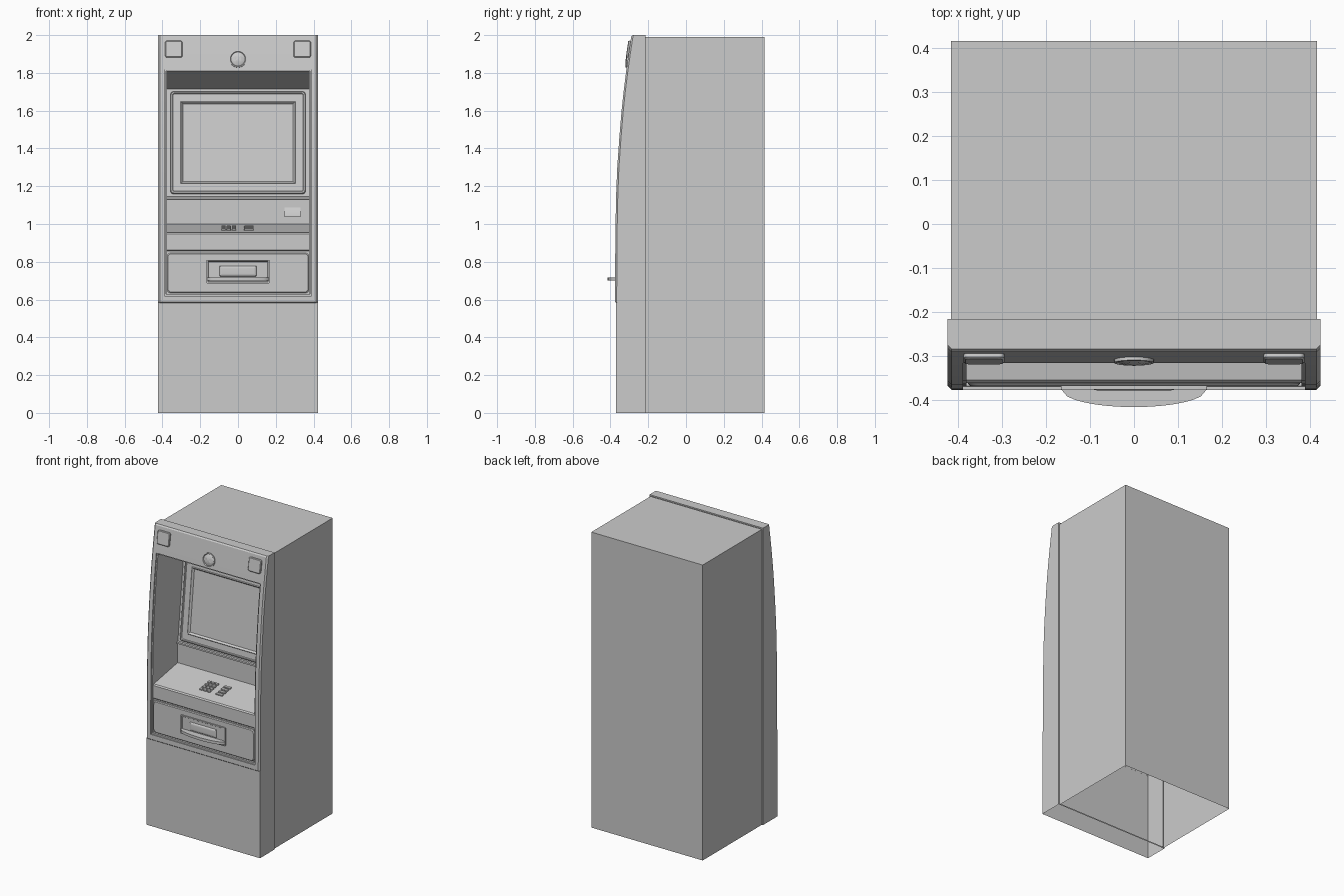
import bpy, bmesh, math
from mathutils import Matrix

if "Cube" in bpy.data.objects:
    bpy.data.objects.remove(bpy.data.objects["Cube"])


def finish(bm, name, flip=False, recalc=True):
    if recalc:
        bmesh.ops.recalc_face_normals(bm, faces=bm.faces[:])
    if flip:
        bmesh.ops.reverse_faces(bm, faces=bm.faces[:])
    mesh = bpy.data.meshes.new(name)
    bm.to_mesh(mesh)
    bm.free()
    ob = bpy.data.objects.new(name, mesh)
    bpy.context.collection.objects.link(ob)
    return ob


def prism(name, sections, skip=(), caps=True, flip=False):
    """Loft (y, z) profiles standing at given x positions; skip drops strips."""
    bm = bmesh.new()
    rings = [[bm.verts.new((x, y, z)) for y, z in pts] for x, pts in sections]
    n = len(rings[0])
    faces = []
    for a, b in zip(rings, rings[1:]):
        for i in range(n):
            j = (i + 1) % n
            faces.append((bm.faces.new((a[i], a[j], b[j], b[i])), i))
    if caps:
        bm.faces.new(rings[0])
        bm.faces.new(rings[-1])
    bmesh.ops.recalc_face_normals(bm, faces=bm.faces[:])
    bmesh.ops.delete(bm, geom=[f for f, i in faces if i in skip], context='FACES_ONLY')
    return finish(bm, name, flip, recalc=False)


def extrude(name, pts, w, **kw):
    return prism(name, [(-w, pts), (w, pts)], **kw)


def stepped_panel(name, w, h, r, steps, loc, tilt=90, cap=True, seg=5):
    """Rounded rectangle lofted through (inset, height) steps, facing the front."""
    bm = bmesh.new()
    rings = []
    for inset, out in steps:
        rad = max(r - inset * 0.5, 0.001)
        cx, cy = w / 2 - inset - rad, h / 2 - inset - rad
        ring = []
        for q, (sx, sy) in enumerate(((1, 1), (-1, 1), (-1, -1), (1, -1))):
            for k in range(seg + 1):
                a = math.pi / 2 * (q + k / seg)
                ring.append(bm.verts.new((sx * cx + rad * math.cos(a),
                                          sy * cy + rad * math.sin(a), out)))
        rings.append(ring)
    n = len(rings[0])
    for a, b in zip(rings, rings[1:]):
        for i in range(n):
            j = (i + 1) % n
            bm.faces.new((a[i], a[j], b[j], b[i]))
    if cap:
        bm.faces.new(rings[-1])
    bm.transform(Matrix.Translation(loc) @ Matrix.Rotation(math.radians(tilt), 4, 'X'))
    return finish(bm, name, recalc=False)


def cut(ob, cutter):
    cutter.hide_render = True
    m = ob.modifiers.new("cut", 'BOOLEAN')
    m.operation, m.object, m.solver = 'DIFFERENCE', cutter, 'EXACT'
    bpy.context.view_layer.objects.active = ob
    bpy.ops.object.modifier_apply(modifier=m.name)
    bpy.data.objects.remove(cutter)


# Curved front of the fascia: y for a given height
CURVE = [(0.588, -0.376), (0.8, -0.375), (1.0, -0.373), (1.15, -0.370), (1.3, -0.364),
         (1.45, -0.3535), (1.6, -0.341), (1.7, -0.3305), (1.8, -0.318), (1.9, -0.304),
         (1.992, -0.290)]


def front_y(z):
    for (z0, y0), (z1, y1) in zip(CURVE, CURVE[1:]):
        if z <= z1:
            return y0 + (y1 - y0) * (z - z0) / (z1 - z0)
    return CURVE[-1][1]


def front_line(z0, z1, dy):
    zs = [z0] + [z for z, _ in CURVE if z0 < z < z1] + [z1]
    return [(front_y(z) + dy, z) for z in zs]


BACK = -0.215

# Cabinet shell, open below and towards the fascia
extrude("cabinet", [(BACK, 0), (BACK, 1.99), (0.415, 1.99), (0.415, 0)], 0.415, skip=(0, 3))
# Plain lower front, open below and behind
extrude("lower_panel", [(-0.37, 0), (-0.37, 0.585), (BACK, 0.585), (BACK, 0)], 0.423,
        skip=(1, 2, 3))
# Narrow step between fascia and cabinet
stepped_panel("rear_rim", 0.846, 2.0, 0.001, [(0.009, 0), (0, 0)], (0, BACK, 1.0),
              cap=False, seg=1)

# Curved fascia frame with chamfered edges and a rabbeted opening
core = [(-0.367, 0.58)] + front_line(0.588, 1.992, 0) + [(-0.283, 2.0), (BACK, 2.0), (BACK, 0.58)]
edge = [(y + 0.009 if y < -0.25 else y, z) for y, z in core]
frame = prism("fascia_frame", [(-0.423, edge), (-0.414, core), (0.414, core), (0.423, edge)])
cut(frame, extrude("rabbet_cutter",
                   front_line(0.62, 1.818, 0.008) + [(-0.6, 1.818), (-0.6, 0.62)], 0.388))
cut(frame, extrude("opening_cutter", [(-0.6, 0.63), (-0.1, 0.63), (-0.1, 1.81), (-0.6, 1.81)], 0.38))
bm = bmesh.new()
bm.from_mesh(frame.data)
hidden = [f for f in bm.faces if f.normal.y > 0.9 or
          (f.normal.z < -0.9 and f.calc_center_median().z < 0.6)]
bmesh.ops.delete(bm, geom=hidden, context='FACES')
bm.to_mesh(frame.data)
bm.free()

# Recess: ceiling, screen wall, ledge, key shelf and drawer wall in one liner
mouth = front_line(0.63, 1.81, 0.008)
liner = mouth + [(-0.035, 1.715), (-0.098, 1.145), (-0.110, 1.143), (-0.110, 1.132),
                 (-0.10, 1.130), (-0.10, 1.0), (-0.354, 0.954), (-0.361, 0.946),
                 (-0.361, 0.862), (-0.354, 0.856), (-0.354, 0.63)]
extrude("recess_liner", liner, 0.3795, skip=range(len(mouth) - 1), flip=True)

# Screen with bezel, tilted back
stepped_panel("screen", 0.716, 0.545, 0.018,
              [(0, 0), (0, 0.012), (0.004, 0.016), (0.010, 0.016), (0.014, 0.012),
               (0.053, 0.012), (0.057, 0.016), (0.062, 0.012), (0.067, 0.004)],
              (0, -0.0665, 1.43), 83.7)

# Card reader wedge
card = [(-0.10, 1.087), (-0.118, 1.048), (-0.118, 1.038), (-0.10, 1.038)]
prism("card_reader", [(0.245, card), (0.332, card)])

# Keypad on the sloping shelf
SLOPE = 10.3
for row in range(4):
    y = -0.277 + row * 0.028
    z = 0.954 + (y + 0.354) * math.tan(math.radians(SLOPE))
    for col, (x, w) in enumerate(((-0.077, 0.022), (-0.049, 0.022), (-0.021, 0.022), (0.058, 0.05))):
        stepped_panel(f"key_{row}_{col}", w, 0.018, 0.003, [(0, 0), (0, 0.006), (0.002, 0.008)],
                      (x, y, z), SLOPE, seg=2)

# Drawer front, cash tray and dispensing slot
stepped_panel("drawer_front", 0.752, 0.213, 0.022, [(0, 0), (0, 0.008), (0.005, 0.013)],
              (0, -0.354, 0.741))
stepped_panel("tray_frame", 0.332, 0.124, 0.003,
              [(0, 0), (0, 0.008), (0.006, 0.008), (0.010, 0.002)], (0, -0.367, 0.748))
slot = [(0, 0)] + [(0.014 * (1 - math.cos(a)), 0.009 * math.sin(a))
                   for a in (math.pi / 2 * k / 5 for k in range(1, 6))]
stepped_panel("dispensing_slot", 0.196, 0.056, 0.003, slot, (0, -0.368, 0.751))

# Bowed tray shelf
bm = bmesh.new()
bow = [(-0.165 + 0.33 * k / 24) for k in range(25)]
outline = [(x, -0.375 - 0.04 * math.sqrt(max(0, 1 - (x / 0.165) ** 2))) for x in bow]
outline += [(0.165, -0.365), (-0.165, -0.365)]
face = bm.faces.new([bm.verts.new((x, y, 0.70)) for x, y in outline])
top = bmesh.ops.extrude_face_region(bm, geom=[face])["geom"]
bmesh.ops.translate(bm, vec=(0, 0, 0.018), verts=[v for v in top if isinstance(v, bmesh.types.BMVert)])
finish(bm, "tray_shelf")

# Corner lamps and round camera above the opening
for side, sx in (("left", -1), ("right", 1)):
    stepped_panel(f"lamp_{side}", 0.092, 0.09, 0.012, [(0, -0.004), (0, 0.008), (0.004, 0.012)],
                  (sx * 0.34, front_y(1.925), 1.925), 81.5)
stepped_panel("camera", 0.09, 0.09, 0.0445,
              [(0, -0.004), (0, 0.007), (0.004, 0.008), (0.007, 0.004), (0.012, 0.007), (0.03, 0.011)],
              (0, front_y(1.873), 1.873), 82, seg=8)

bpy.ops.object.select_all(action='SELECT')
bpy.context.view_layer.objects.active = frame
bpy.ops.object.shade_smooth_by_angle(angle=math.radians(30))
